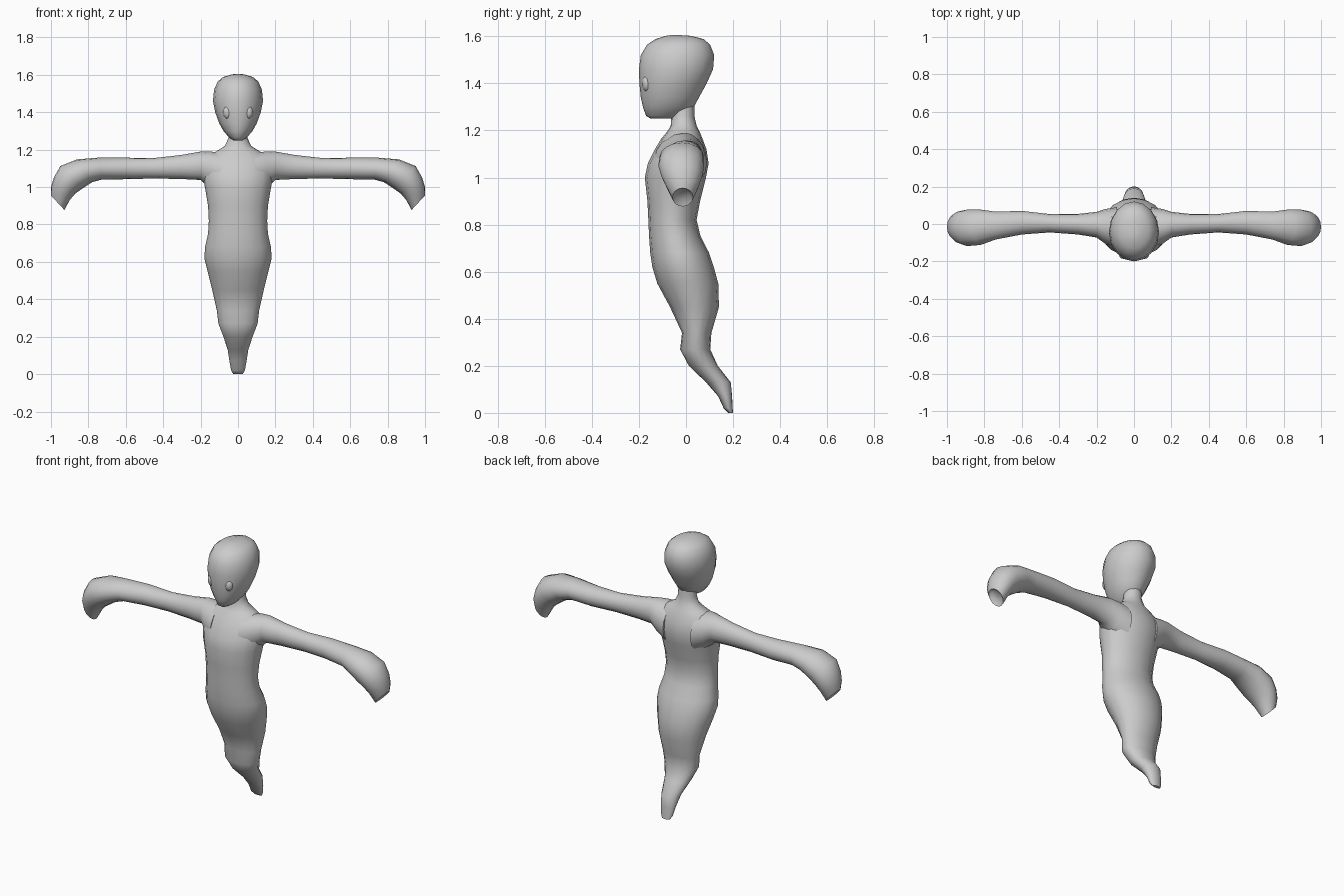
import bpy, bmesh, math
from mathutils import Vector

if "Cube" in bpy.data.objects:
    bpy.data.objects.remove(bpy.data.objects["Cube"])

grey = bpy.data.materials.new("plain grey")
grey.diffuse_color = (0.6, 0.6, 0.6, 1)
grey.use_nodes = True
grey.node_tree.nodes["Principled BSDF"].inputs["Base Color"].default_value = grey.diffuse_color
SIDES = 16


def ring(center, u, v):
    """Elliptical cross-section spanned by half-axes u and v."""
    return [center + u * math.cos(2 * math.pi * i / SIDES)
            + v * math.sin(2 * math.pi * i / SIDES) for i in range(SIDES)]


def loft(name, rings):
    """Skin a list of cross-sections into a closed, smooth part."""
    bm = bmesh.new()
    loops = [[bm.verts.new(p) for p in r] for r in rings]
    for a, b in zip(loops, loops[1:]):
        for i in range(SIDES):
            j = (i + 1) % SIDES
            bm.faces.new((a[i], a[j], b[j], b[i]))
    bm.faces.new(loops[0][::-1])
    bm.faces.new(loops[-1])
    bmesh.ops.recalc_face_normals(bm, faces=bm.faces)
    mesh = bpy.data.meshes.new(name)
    bm.to_mesh(mesh)
    bm.free()
    return finish(name, mesh)


def finish(name, mesh):
    mesh.materials.append(grey)
    obj = bpy.data.objects.new(name, mesh)
    bpy.context.collection.objects.link(obj)
    mesh.shade_smooth()
    return obj


def upright(rows):
    """Rows of z, half width, front y, back y."""
    return [ring(Vector((0, (f + b) / 2, z)), Vector((w, 0, 0)),
                 Vector((0, (b - f) / 2, 0))) for z, w, f, b in rows]


# Tail, torso and neck
loft("body", upright([
    (0.0, .025, .18, .2), (.02, .037, .16, .198), (.07, .046, .137, .196),
    (.13, .055, .085, .19), (.2, .078, .012, .135), (.27, .105, -.025, .103),
    (.34, .113, -.017, .108), (.45, .138, -.068, .14), (.55, .163, -.122, .137),
    (.62, .18, -.143, .118), (.68, .176, -.152, .098), (.75, .16, -.157, .062),
    (.82, .156, -.16, .045), (.9, .16, -.164, .06), (1.0, .177, -.175, .085),
    (1.06, .188, -.162, .096), (1.12, .185, -.132, .087), (1.165, .16, -.105, .07),
    (1.195, .11, -.08, .058), (1.22, .07, -.065, .045), (1.26, .052, -.062, .036),
    (1.32, .05, -.06, .035)]))

# Head with a narrow chin
loft("head", upright([
    (1.25, .025, -.15, -.05), (1.262, .045, -.17, -.02), (1.3, .078, -.183, .034),
    (1.34, .1, -.192, .055), (1.4, .122, -.198, .088), (1.46, .134, -.2, .115),
    (1.52, .128, -.192, .12), (1.565, .108, -.165, .102), (1.588, .08, -.13, .075),
    (1.602, .035, -.085, .02), (1.605, .01, -.06, -.03)]))

# Arms with drooping hands: top x, top z, bottom x, bottom z, front y, back y
ARM = [(.09, 1.185, .09, .95, -.135, .09), (.15, 1.19, .16, 1.0, -.105, .08),
       (.2, 1.19, .2, 1.038, -.072, .065), (.3, 1.172, .3, 1.043, -.056, .054),
       (.45, 1.155, .45, 1.046, -.045, .053), (.6, 1.157, .6, 1.042, -.056, .07),
       (.75, 1.157, .73, 1.04, -.083, .066), (.86, 1.148, .78, 1.026, -.112, .077),
       (.95, 1.112, .835, .99, -.118, .077), (.985, 1.05, .87, .965, -.105, .07),
       (1.0, 1.0, .9, .93, -.085, .055), (1.0, .955, .928, .877, -.058, .03)]
for side, label in ((-1, "right"), (1, "left")):
    rings = []
    for tx, tz, bx, bz, f, b in ARM:
        rings.append(ring(Vector((side * (tx + bx) / 2, (f + b) / 2, (tz + bz) / 2)),
                          Vector((side * (tx - bx) / 2, 0, (tz - bz) / 2)),
                          Vector((0, (b - f) / 2, 0))))
    # Shallow hollow at the end of the hand
    tip = rings[-1]
    mid = sum(tip, Vector()) / SIDES
    rings.append([mid + (p - mid) * .6 + Vector((-side * .008, 0, .012)) for p in tip])
    loft(label + "_arm", rings)

    # Barely raised eye
    bm = bmesh.new()
    bmesh.ops.create_uvsphere(bm, u_segments=12, v_segments=8, radius=1)
    for v in bm.verts:
        v.co = Vector((side * .055 + v.co.x * .025, -.165 + v.co.y * .022,
                       1.4 + v.co.z * .035))
    mesh = bpy.data.meshes.new(label + "_eye")
    bm.to_mesh(mesh)
    bm.free()
    finish(label + "_eye", mesh)

# Keep the hand rims and end caps crisp
for obj in bpy.context.collection.objects:
    obj.select_set(True)
    bpy.context.view_layer.objects.active = obj
bpy.ops.object.shade_smooth_by_angle(angle=math.radians(50))
